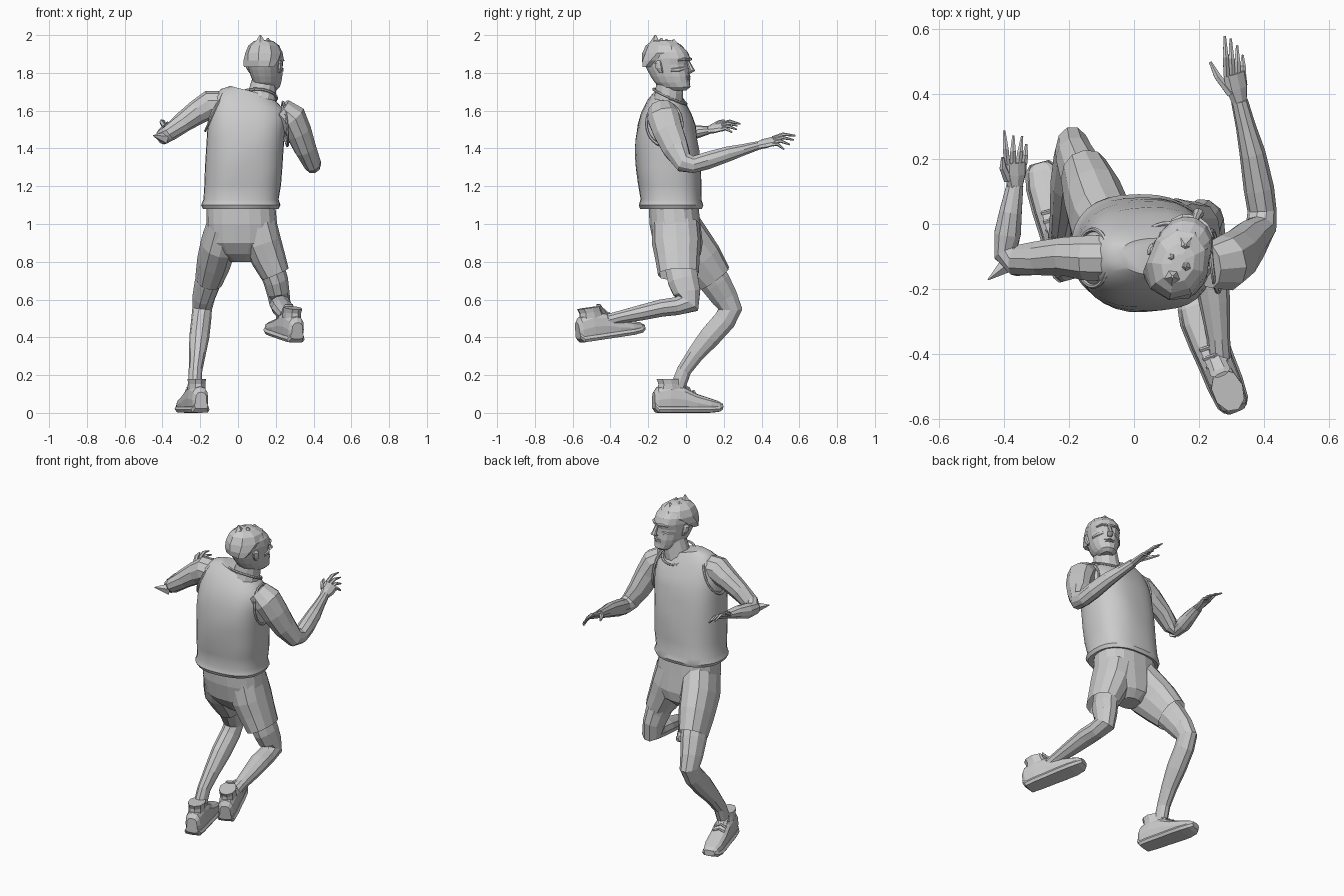
import bpy, bmesh, math
from mathutils import Vector, Matrix

I = Matrix.Identity(4)


def loft(name, rings, n=10, hint=(1, 0, 0), axis=None, p=1.0, m=I, cap=True, smooth=False, warp=None):
    """Skin elliptical rings (x, y, z, a, b); a lies along hint, p < 1 makes the section boxier."""
    bm = bmesh.new()
    pts = [Vector(r[:3]) for r in rings]
    loops = []
    for i, r in enumerate(rings):
        if axis:
            t = Vector(axis)
        else:
            t = Vector()
            if i > 0:
                t += (pts[i] - pts[i - 1]).normalized()
            if i < len(pts) - 1:
                t += (pts[i + 1] - pts[i]).normalized()
            t.normalize()
        u = Vector(hint)
        u = (u - t * u.dot(t)).normalized()
        v = t.cross(u)
        loop = []
        for k in range(n):
            c, s = math.cos(math.tau * k / n), math.sin(math.tau * k / n)
            c, s = math.copysign(abs(c) ** p, c), math.copysign(abs(s) ** p, s)
            co = pts[i] + u * c * r[3] + v * s * r[4]
            loop.append(bm.verts.new(m @ (warp(co) if warp else co)))
        loops.append(loop)
    for A, B in zip(loops, loops[1:]):
        for k in range(n):
            bm.faces.new((A[k], A[(k + 1) % n], B[(k + 1) % n], B[k]))
    if cap:
        bm.faces.new(loops[0])
        bm.faces.new(loops[-1])
    bmesh.ops.recalc_face_normals(bm, faces=bm.faces)
    me = bpy.data.meshes.new(name)
    bm.to_mesh(me)
    bm.free()
    ob = bpy.data.objects.new(name, me)
    bpy.context.collection.objects.link(ob)
    if smooth:
        bpy.ops.object.select_all(action='DESELECT')
        ob.select_set(True)
        bpy.context.view_layer.objects.active = ob
        bpy.ops.object.shade_smooth_by_angle(angle=math.radians(35))
    return ob


def box_rings(rows):
    """Rows of (z, x0, x1, y0, y1) to horizontal rings."""
    return [((x0 + x1) / 2, (y0 + y1) / 2, z, (x1 - x0) / 2, (y1 - y0) / 2) for z, x0, x1, y0, y1 in rows]


# Sleeveless shirt, with shoulders leaning and faint wrinkles
def shirt_warp(co):
    co = co.copy()
    if co.z > 1.4:
        co.z -= 0.25 * (co.x - 0.06) * (co.z - 1.4) / 0.3
    w = 0.004 * math.sin(23 * co.x + 31 * co.z) * math.sin(17 * co.y - 27 * co.z)
    co.y += w
    return co


loft("shirt", box_rings([
    (1.085, -.17, .20, -.22, .07), (1.08, -.185, .215, -.24, .085), (1.10, -.195, .225, -.25, .092),
    (1.13, -.183, .215, -.24, .083), (1.21, -.178, .228, -.255, .082), (1.30, -.175, .235, -.265, .077),
    (1.38, -.17, .24, -.27, .072), (1.45, -.165, .245, -.268, .06), (1.52, -.16, .25, -.258, .05),
    (1.58, -.15, .255, -.24, .03), (1.64, -.125, .245, -.212, .0), (1.68, -.09, .205, -.18, -.025),
    (1.705, -.04, .17, -.155, -.045)]), n=32, axis=(0, 0, 1), p=.82, smooth=True, warp=shirt_warp)


# Rolled trims around the neck and arm openings
def trim(name, centre, normal, a, b, hint, r=.007):
    t = Vector(normal).normalized()
    u = Vector(hint)
    u = (u - t * u.dot(t)).normalized()
    mat = Matrix((u, t.cross(u), t)).transposed().to_4x4()
    bpy.ops.mesh.primitive_torus_add(major_segments=28, minor_segments=6, major_radius=1, minor_radius=.08)
    ob = bpy.context.object
    ob.name = name
    ob.data.transform(Matrix.Translation(centre) @ mat @ Matrix.Diagonal((a, b, r / .08, 1)))


trim("neck_trim", (.11, -.085, 1.675), (.1, .45, 1), .095, .095, (1, 0, 0))
trim("arm_trim_left", (-.125, -.105, 1.60), (-1, 0, .45), .115, .088, (0, 0, 1))
trim("arm_trim_right", (.25, -.115, 1.53), (1, .1, .1), .115, .095, (0, 0, 1))

# Arms
loft("arm_left", [(-.08, -.105, 1.63, .075, .075), (-.15, -.105, 1.63, .078, .072), (-.21, -.10, 1.595, .066, .062),
                  (-.29, -.105, 1.54, .055, .055), (-.36, -.112, 1.485, .046, .05), (-.395, -.09, 1.462, .042, .04),
                  (-.39, -.03, 1.47, .045, .043), (-.38, .04, 1.485, .038, .036), (-.367, .12, 1.497, .022, .027)],
     hint=(0, 0, 1))
loft("elbow_point_left", [(-.385, -.12, 1.455, .035, .03), (-.45, -.172, 1.468, .002, .002)], n=5, hint=(0, 0, 1))
loft("arm_right", [(.23, -.13, 1.61, .06, .07), (.285, -.12, 1.565, .078, .088), (.32, -.095, 1.49, .07, .083),
                   (.355, -.055, 1.40, .06, .072), (.392, -.01, 1.325, .048, .056), (.395, .04, 1.315, .045, .047),
                   (.385, .11, 1.335, .047, .048), (.365, .22, 1.37, .04, .042), (.345, .30, 1.392, .031, .032),
                   (.325, .38, 1.415, .026, .024)])


# Hands: a palm, four bent fingers and a thumb
def hand(side, wrist, knuckles, width, tips, thumb):
    w, k, d = Vector(wrist), Vector(knuckles), Vector(width).normalized()
    mid = w.lerp(k, .5)
    loft("palm_" + side, [(*w, .025, .02), (*mid, .038, .019), (*k, .04, .014)], n=8, hint=d)
    up = Vector((0, -.004, .014))
    for i, tip in enumerate(tips):
        base = k + d * (-.03 + .02 * i) - (k - w) * .08
        j = base.lerp(Vector(tip), .5) + up
        loft(f"finger_{side}_{i + 1}", [(*base, .011, .011), (*j, .010, .010), (*tip, .004, .004)], n=6, hint=d)
    base = w.lerp(k, .3) - d * .025
    j = base.lerp(Vector(thumb), .55) - d * .008
    loft("thumb_" + side, [(*base, .015, .014), (*j, .012, .011), (*thumb, .005, .005)], n=6, hint=d)


hand("right", (.325, .375, 1.413), (.31, .465, 1.44), (.8, 0, -.5),
     [(.28, .58, 1.468), (.298, .572, 1.445), (.318, .55, 1.42), (.335, .52, 1.395)], (.235, .50, 1.445))
hand("left", (-.367, .115, 1.497), (-.365, .19, 1.515), (.7, 0, -.4),
     [(-.40, .288, 1.53), (-.372, .272, 1.52), (-.345, .27, 1.50), (-.332, .245, 1.485)], (-.405, .205, 1.55))

# Shorts: seat and two open legs
loft("shorts_seat", box_rings([(1.12, -.165, .195, -.20, .065), (1.0, -.168, .207, -.195, .078),
                               (.90, -.16, .205, -.175, .09), (.84, -.11, .15, -.13, .08), (.80, -.04, .08, -.08, .04)]),
     n=18, axis=(0, 0, 1), p=.85)
loft("shorts_leg_left", [(-.07, -.055, 1.0, .095, .125), (-.10, .0, .90, .098, .135), (-.125, .075, .81, .092, .122),
                         (-.152, .148, .712, .075, .10)], n=12, cap=False, p=.9)
loft("shorts_leg_right", [(.10, -.055, 1.0, .105, .125), (.13, -.05, .90, .10, .13), (.16, -.045, .82, .092, .118),
                          (.197, -.04, .735, .077, .108)], n=12, cap=False, p=.9)

# Legs
loft("leg_left", [(-.11, .04, .85, .075, .095), (-.16, .155, .69, .07, .085), (-.182, .205, .61, .06, .073),
                  (-.19, .235, .55, .052, .066), (-.195, .205, .49, .053, .062), (-.205, .125, .40, .053, .06),
                  (-.215, .05, .31, .044, .047), (-.225, -.01, .225, .036, .04), (-.23, -.045, .13, .036, .042)])
loft("leg_right", [(.15, -.04, .84, .075, .09), (.20, -.015, .70, .066, .085), (.213, .005, .635, .06, .075),
                   (.222, .01, .58, .056, .068), (.228, -.05, .565, .055, .05), (.235, -.13, .555, .058, .048),
                   (.248, -.24, .53, .048, .043), (.26, -.35, .507, .036, .035), (.268, -.45, .48, .035, .035)])


# Shoes, built pointing +y then placed
def shoe(side, m):
    rows = [(-.105, .028, .02, .10), (-.088, .04, .0, .125), (-.03, .046, .0, .14), (.04, .047, .0, .128),
            (.10, .05, .0, .095), (.17, .05, .0, .072), (.215, .04, .004, .058), (.235, .022, .014, .044)]
    loft("shoe_" + side, [(0, y, (a + b) / 2, w, (b - a) / 2) for y, w, a, b in rows],
         n=12, axis=(0, 1, 0), p=.75, m=m)
    loft("sole_" + side, [(0, y, .016 + a, w + .006, .016) for y, w, a, b in rows],
         n=8, axis=(0, 1, 0), p=.5, m=m)
    loft("shoe_collar_" + side, [(0, -.02, .10, .042, .07), (0, -.025, .14, .042, .058), (0, -.03, .162, .044, .062)],
         n=9, axis=(0, 0, 1), m=m)
    loft("shoe_tongue_" + side, [(0, .06, .11, .026, .014), (0, .025, .15, .03, .012), (0, .02, .172, .02, .006)],
         n=6, m=m)
    for i in range(3):
        y = .045 + i * .025
        loft(f"lace_{side}_{i + 1}", [(-.03, y, .118 - i * .013, .006, .006), (0, y, .136 - i * .015, .006, .006),
                                      (.03, y, .118 - i * .013, .006, .006)], n=5, hint=(0, 1, 0), m=m)


S = Matrix.Scale(1.1, 4)
shoe("left", Matrix.Translation((-.225, -.06, 0)) @ Matrix.Rotation(math.radians(15), 4, 'Z') @ S)
shoe("right", Matrix.Translation((.268, -.46, .385)) @ Matrix.Rotation(math.radians(22), 4, 'Z')
     @ Matrix.Rotation(math.radians(8), 4, 'X') @ S)

# Neck and head, turned a little to one side
loft("neck", [(.105, -.10, 1.63, .095, .085), (.125, -.09, 1.69, .075, .075), (.14, -.085, 1.78, .062, .068)],
     n=12, axis=(0, 0, 1))
H = Matrix.Translation((.147, -.093, 0)) @ Matrix.Rotation(math.radians(-22), 4, 'Z')


def profile(rows):
    return [(0, (f + b) / 2, z, w, (f - b) / 2) for z, w, f, b in rows]


loft("head", profile([(1.708, .035, .10, -.01), (1.725, .055, .122, -.045), (1.75, .068, .118, -.075),
                      (1.78, .077, .118, -.095), (1.815, .083, .112, -.115), (1.845, .087, .11, -.13),
                      (1.875, .09, .12, -.135), (1.91, .088, .105, -.135), (1.945, .07, .07, -.115),
                      (1.965, .035, .03, -.07)]), n=16, axis=(0, 0, 1), p=.92, m=H)
loft("hair", profile([(1.83, .086, -.06, -.135), (1.865, .096, .02, -.147), (1.905, .096, .095, -.145),
                      (1.945, .080, .075, -.125), (1.968, .05, .035, -.095), (1.975, .02, .0, -.06)]),
     n=9, axis=(0, 0, 1), m=H)
for i, (x, y, z, r) in enumerate([(.0, -.075, 2.0, .04), (.03, -.03, 1.985, .035), (-.03, -.02, 1.98, .035),
                                  (.0, .03, 1.978, .04)]):
    loft(f"hair_tuft_{i + 1}", [(x, y, 1.945, r, r), (x * .8, y, z, .004, .004)], n=5, axis=(0, 0, 1), m=H)

# Face
loft("nose", [(0, .112, 1.865, .010, .008), (0, .126, 1.83, .013, .014), (0, .136, 1.812, .018, .016),
              (0, .118, 1.798, .014, .010)], n=7, axis=(0, 0, 1), m=H)
for z in (1.768, 1.779):
    loft("lip", [(-.028, .107, z, .004, .008), (0, .119, z, .006, .008), (.028, .107, z, .004, .008)],
         n=6, hint=(0, 0, 1), m=H)
for s, side in ((-1, "left"), (1, "right")):
    loft("brow_" + side, [(s * .01, .118, 1.868, .007, .009), (s * .04, .108, 1.874, .008, .010),
                          (s * .066, .082, 1.866, .005, .008)], n=6, hint=(0, 0, 1), m=H)
    loft("cheek_" + side, [(s * .03, .098, 1.825, .012, .012), (s * .055, .08, 1.818, .014, .014),
                           (s * .075, .045, 1.815, .010, .010)], n=6, hint=(0, 0, 1), m=H)
    loft("ear_" + side, [(s * .08, -.01, 1.80, .009, .012), (s * .09, -.018, 1.825, .012, .02),
                         (s * .094, -.022, 1.852, .010, .02), (s * .09, -.02, 1.865, .006, .010)],
         n=7, axis=(0, 0, 1), m=H)
